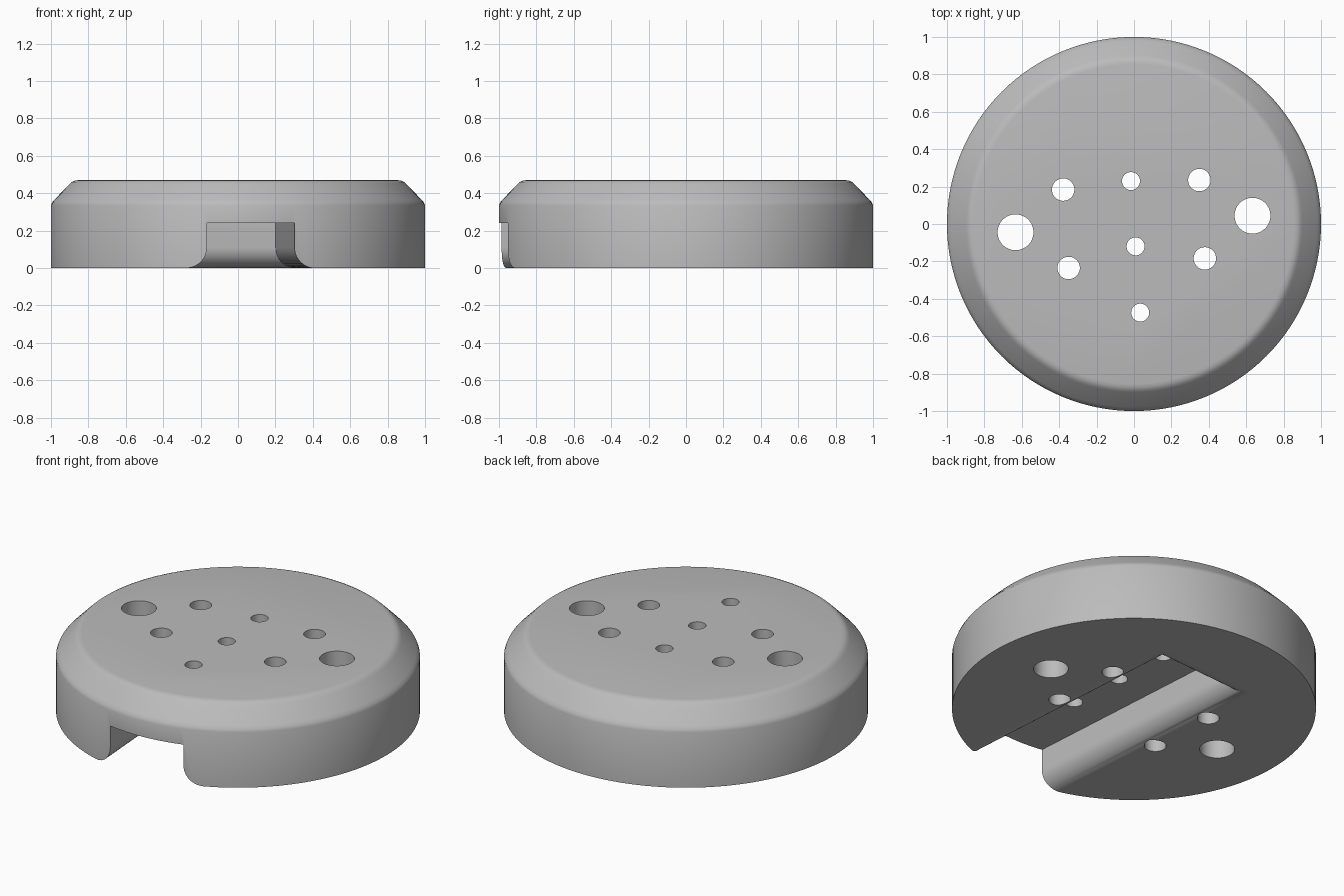
import bpy
import bmesh
import math
from mathutils import Matrix

old = bpy.data.objects.get("Cube")
if old:
    bpy.data.objects.remove(old, do_unlink=True)

TURN = Matrix.Rotation(math.radians(4), 4, "Z")

grey = bpy.data.materials.new("plain_grey")
grey.use_nodes = True
GREY = (0.5, 0.5, 0.5, 1)
grey.diffuse_color = GREY
grey.node_tree.nodes["Principled BSDF"].inputs["Base Color"].default_value = GREY


def make_object(name, bm):
    bmesh.ops.recalc_face_normals(bm, faces=bm.faces)
    mesh = bpy.data.meshes.new(name)
    bm.to_mesh(mesh)
    bm.free()
    obj = bpy.data.objects.new(name, mesh)
    bpy.context.collection.objects.link(obj)
    return obj


def loft(name, rings):
    """Join closed rings of points into a capped solid."""
    bm = bmesh.new()
    loops = [[bm.verts.new(p) for p in ring] for ring in rings]
    n = len(loops[0])
    for a, b in zip(loops, loops[1:]):
        for i in range(n):
            j = (i + 1) % n
            bm.faces.new((a[i], a[j], b[j], b[i]))
    bm.faces.new(loops[0])
    bm.faces.new(loops[-1])
    return make_object(name, bm)


def circle(radius, z, n, x=0, y=0):
    return [(x + radius * math.cos(math.tau * i / n),
             y + radius * math.sin(math.tau * i / n), z) for i in range(n)]


# Round body with a softened chamfer at the top rim
profile = [(1, 0), (1, 0.335), (0.993, 0.352), (0.98, 0.367), (0.9, 0.449),
           (0.888, 0.46), (0.873, 0.467), (0.855, 0.47)]
body = loft("disc_body", [circle(r, z, 128) for r, z in profile])
body.data.materials.append(grey)

# Open-fronted slot underneath, with rounded lower edges
HALF, BACK, ROOF, ROUND = 0.235, 0.47, 0.24, 0.11


def slot_ring(flare, z):
    w, b = HALF + flare, BACK + flare
    return [(-w, -1.2, z), (w, -1.2, z), (w, b, z), (-w, b, z)]


rings = [slot_ring(ROUND, -0.1)]
for k in range(13):
    a = math.pi / 2 * k / 12
    rings.append(slot_ring(ROUND * (1 - math.sin(a)), ROUND * (1 - math.cos(a))))
rings.append(slot_ring(0, ROOF))
cutters = [loft("slot_cutter", rings)]

# Through holes: a centre row, four around it, two large ones at the sides
holes = [(0, y, 0.048) for y in (-0.475, -0.12, 0.23)]
for side in (-1, 1):
    holes += [(side * 0.365, y, 0.06) for y in (-0.21, 0.21)]
    holes.append((side * 0.635, 0, 0.096))
for x, y, r in holes:
    cutters.append(loft("hole_cutter", [circle(r, z, 40, x, y) for z in (-0.2, 0.7)]))

# Cut everything into the body
bpy.context.view_layer.objects.active = body
for cutter in cutters:
    cutter.hide_render = True
    cutter.data.transform(TURN)
    mod = body.modifiers.new("cut", "BOOLEAN")
    mod.operation = "DIFFERENCE"
    mod.solver = "EXACT"
    mod.object = cutter
    bpy.ops.object.modifier_apply(modifier=mod.name)
    bpy.data.objects.remove(cutter, do_unlink=True)

bpy.ops.object.select_all(action="DESELECT")
body.select_set(True)
bpy.ops.object.shade_smooth_by_angle(angle=math.radians(30))
